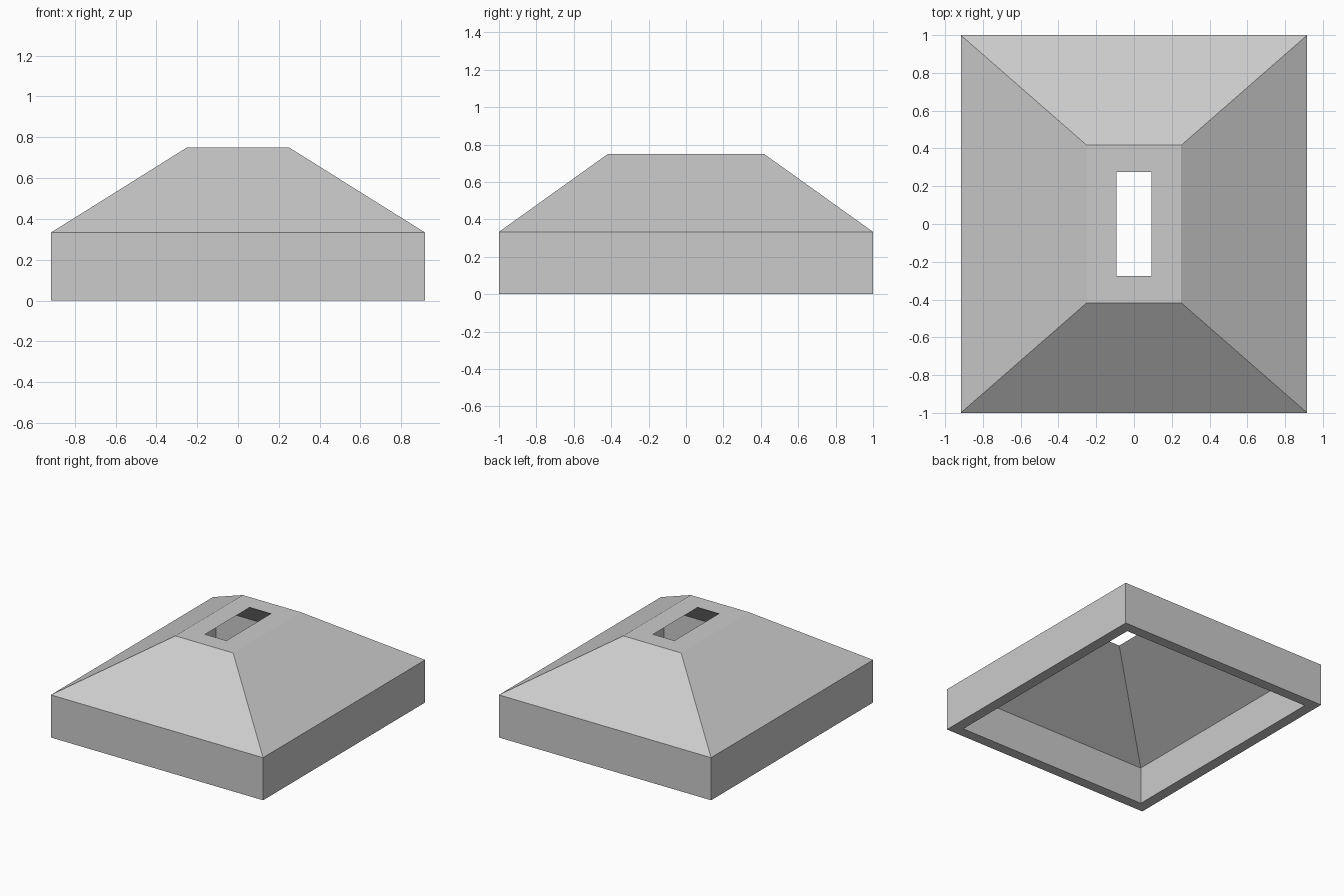
import bpy
import bmesh

cube = bpy.data.objects.get("Cube")
if cube:
    bpy.data.objects.remove(cube, do_unlink=True)

# Plain grey material
grey = bpy.data.materials.new("light_grey")
grey.use_nodes = True
colour = (0.6, 0.6, 0.6, 1)
grey.diffuse_color = colour
grey.node_tree.nodes["Principled BSDF"].inputs["Base Color"].default_value = colour

# Rectangular loops (half width, half depth, height), up the outside and down the inside
loops = [
    (0.917, 1.0, 0.0),      # outer rim
    (0.917, 1.0, 0.333),    # top of the straight wall
    (0.25, 0.417, 0.75),    # flat top
    (0.092, 0.275, 0.75),   # slot edge
    (0.833, 0.917, 0.292),  # inner slope foot
    (0.833, 0.917, 0.0),    # inner rim
]
corners = [(-1, -1), (1, -1), (1, 1), (-1, 1)]

# Hollow hipped cover: bridge each loop to the next, and the last to the first
bm = bmesh.new()
rings = [[bm.verts.new((sx * hx, sy * hy, z)) for sx, sy in corners]
         for hx, hy, z in loops]
for i, low in enumerate(rings):
    high = rings[(i + 1) % len(rings)]
    for j in range(4):
        k = (j + 1) % 4
        bm.faces.new((low[j], low[k], high[k], high[j]))
bmesh.ops.recalc_face_normals(bm, faces=bm.faces[:])

mesh = bpy.data.meshes.new("hipped_cover")
bm.to_mesh(mesh)
bm.free()
mesh.materials.append(grey)
cover = bpy.data.objects.new("hipped_cover", mesh)
bpy.context.collection.objects.link(cover)
